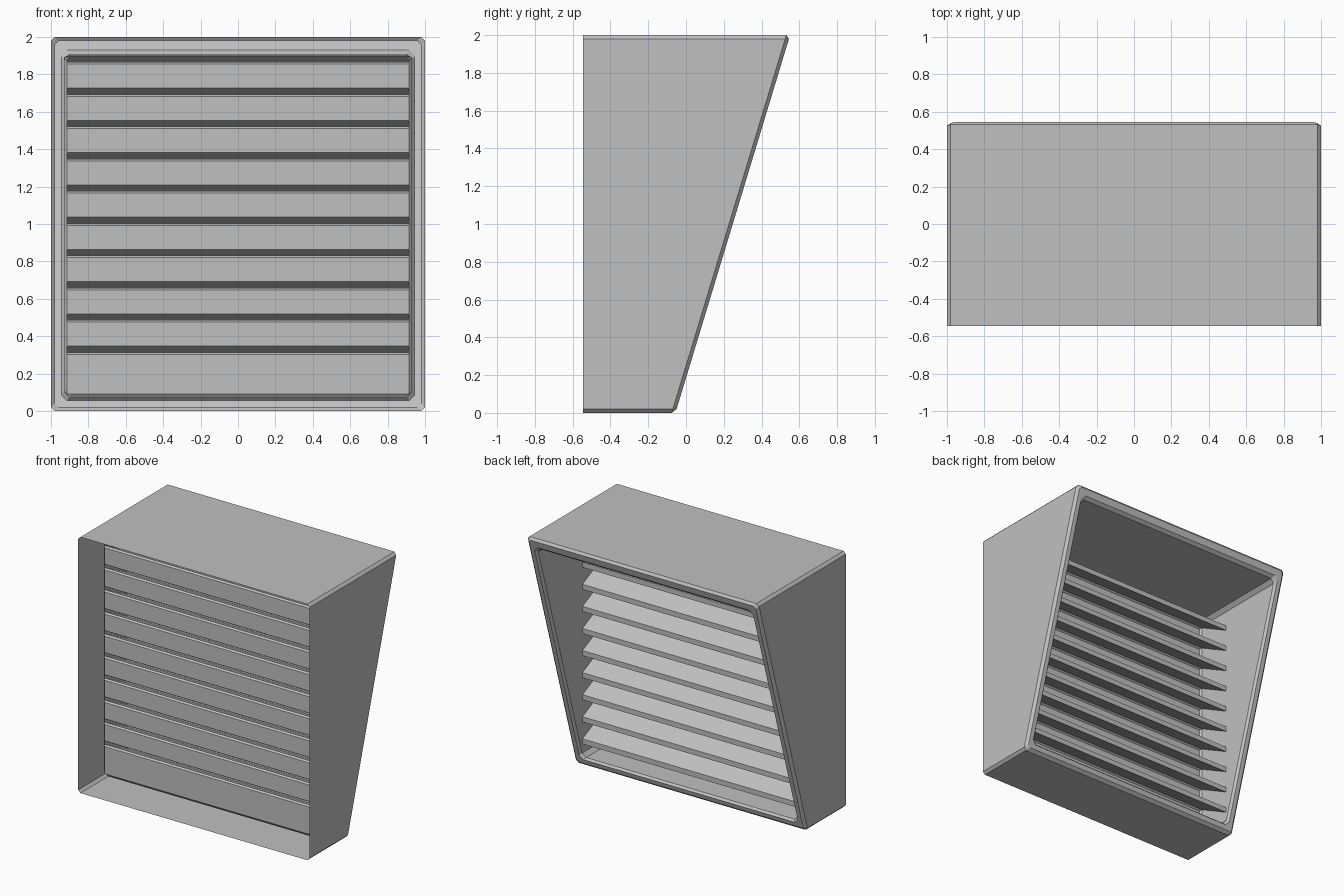
import bpy, bmesh

if "Cube" in bpy.data.objects:
    bpy.data.objects.remove(bpy.data.objects["Cube"], do_unlink=True)

grey = bpy.data.materials.new("light_grey")
grey.use_nodes = True
COLOUR = (0.53, 0.53, 0.53, 1)
grey.diffuse_color = COLOUR
grey.node_tree.nodes["Principled BSDF"].inputs["Base Color"].default_value = COLOUR

FRONT, PANEL, TIP, FILLET = -0.545, -0.34, -0.05, 0.015
INNER = 0.93


def slope(z):
    """Depth of the leaning rear rim at a given height."""
    return -0.056 + 0.3036 * z


def finish(bm, name):
    mesh = bpy.data.meshes.new(name)
    bm.to_mesh(mesh)
    bm.free()
    mesh.materials.append(grey)
    obj = bpy.data.objects.new(name, mesh)
    bpy.context.collection.objects.link(obj)
    return obj


def ring(bm, w, z0, z1, c, depth):
    """Rectangle with cut corners, clockwise from the top left."""
    outline = [(-w + c, z1), (w - c, z1), (w, z1 - c), (w, z0 + c),
               (w - c, z0), (c - w, z0), (-w, z0 + c), (-w, z1 - c)]
    return [bm.verts.new((x, depth(z), z)) for x, z in outline]


# Hood: outer walls, leaning rim and inner walls as one open skin
bm = bmesh.new()
rings = [
    ring(bm, 1, 0, 2, 0.02, lambda z: FRONT),
    ring(bm, 1, 0, 2, 0.02, lambda z: slope(z) - 0.02),
    ring(bm, 0.98, 0.02, 1.98, 0.02, slope),
    ring(bm, 0.945, 0.055, 1.93, 0.03, slope),
    ring(bm, INNER, 0.07, 1.91, 0.03, lambda z: slope(z) - 0.02),
    ring(bm, INNER, 0.07, 1.91, 0.03, lambda z: PANEL + FILLET),
    ring(bm, INNER - FILLET, 0.09, 1.9, 0.02, lambda z: PANEL),
]
for a, b in zip(rings, rings[1:]):
    for j in range(8):
        k = (j + 1) % 8
        bm.faces.new((a[j], a[k], b[k], b[j]))
finish(bm, "hood_shell")

# Louvre panel: one folded sheet, each slat drooping towards the rear
profile = [(PANEL, 1.9)]
for i in reversed(range(10)):
    z = 0.325 + 0.1725 * i
    drop = z - 0.135
    profile += [(PANEL, z + 0.022), (PANEL + FILLET, z + 0.012),
                (TIP, drop + 0.02), (TIP, drop - 0.02),
                (PANEL + FILLET, z - 0.012), (PANEL, z - 0.022)]
profile.append((PANEL, 0.09))

bm = bmesh.new()
rows = []
for y, z in profile:
    w = INNER if y > PANEL else INNER - FILLET
    rows.append([bm.verts.new((s * w, y, z)) for s in (-1, 1)])
for a, b in zip(rows, rows[1:]):
    bm.faces.new((a[0], a[1], b[1], b[0]))
finish(bm, "louvre_panel")
